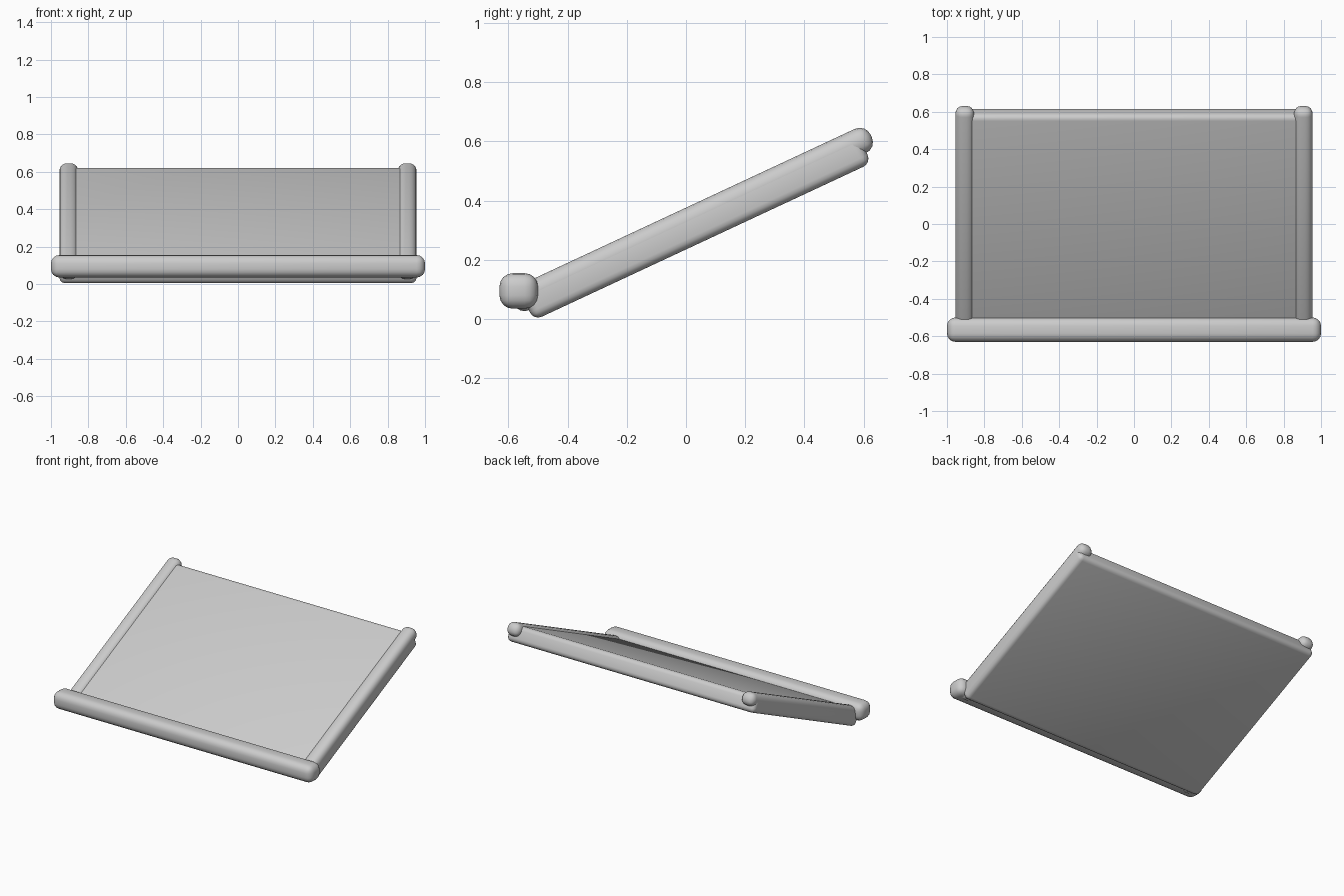
import bpy
from math import radians, sin, cos

if "Cube" in bpy.data.objects:
    bpy.data.objects.remove(bpy.data.objects["Cube"])

TILT = radians(25)


def rounded_box(name, size, center, radius, tilt=0.0):
    """Box with rounded edges and smooth shading."""
    bpy.ops.mesh.primitive_cube_add(size=1, location=center, rotation=(tilt, 0, 0))
    ob = bpy.context.object
    ob.name = name
    ob.scale = size
    bpy.ops.object.transform_apply(location=False, rotation=False, scale=True)
    bev = ob.modifiers.new("round_edges", 'BEVEL')
    bev.width = radius
    bev.segments = 4
    bpy.ops.object.modifier_apply(modifier=bev.name)
    bpy.ops.object.shade_smooth_by_angle(angle=radians(40))
    return ob


def on_slope(x, u, v):
    """Point at distance u along the slope and v above it."""
    return (x, u * cos(TILT) - v * sin(TILT), u * sin(TILT) + v * cos(TILT))


# Sloping board
rounded_box("board", (1.91, 1.258, 0.114), on_slope(0, 0.161, 0.270), 0.03, TILT)

# Side rails along the slope
for side, label in ((-1, "left"), (1, "right")):
    rounded_box(label + "_rail", (0.10, 1.334, 0.09),
                on_slope(side * 0.905, 0.161, 0.296), 0.04, TILT)

# Front ledge that stops things sliding off
rounded_box("front_ledge", (2.0, 0.13, 0.12), (0, -0.565, 0.095), 0.045)
